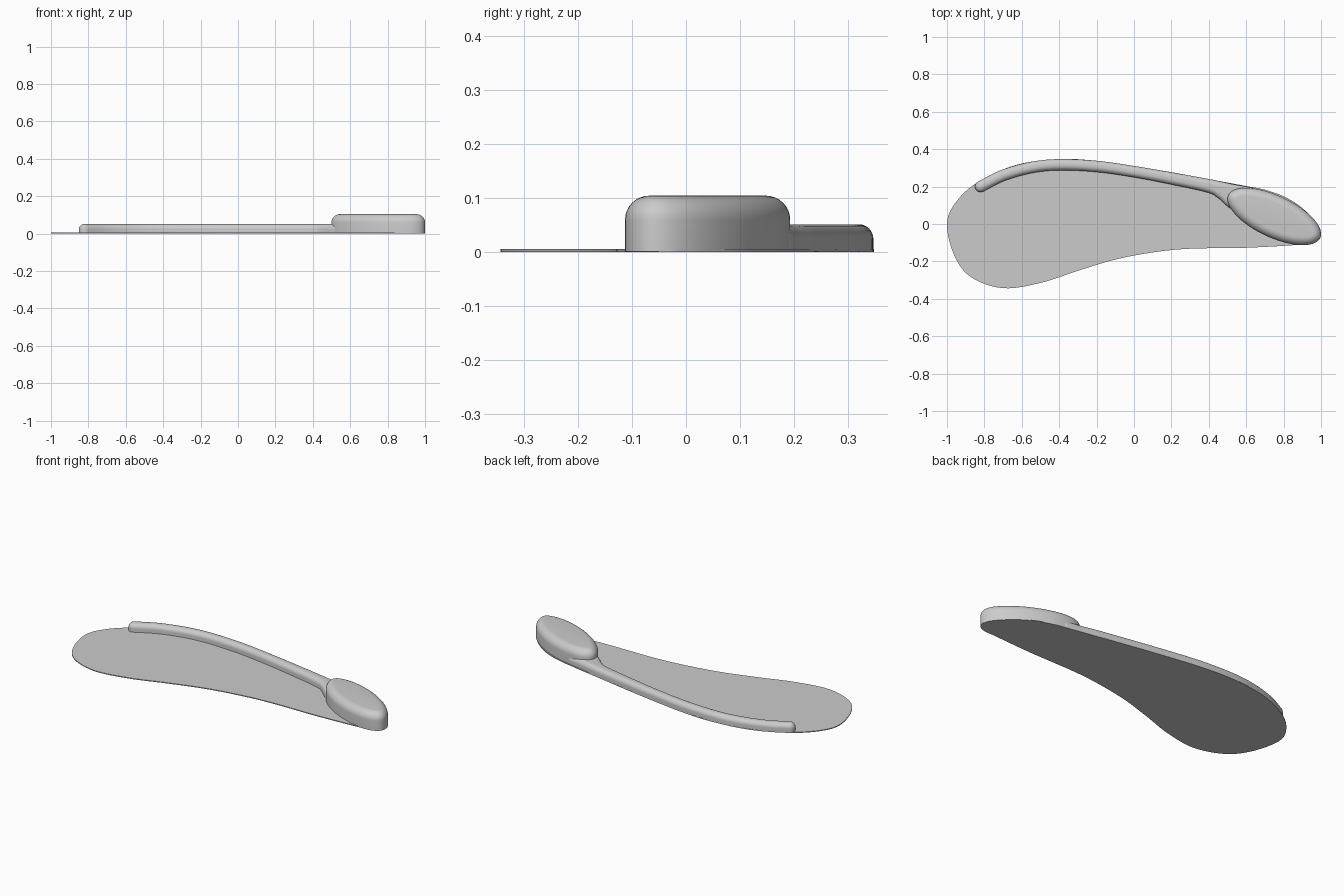
import bpy, bmesh, math
from mathutils import Vector

old = bpy.data.objects.get("Cube")
if old:
    bpy.data.objects.remove(old, do_unlink=True)

grey = bpy.data.materials.new("plain grey")
grey.use_nodes = True
colour = (0.6, 0.6, 0.6, 1)
grey.diffuse_color = colour
grey.node_tree.nodes["Principled BSDF"].inputs["Base Color"].default_value = colour


def spline(points, steps, closed):
    """Smooth path through the points (Catmull-Rom)."""
    pts = [Vector(p) for p in points]
    n = len(pts)
    pick = (lambda i: pts[i % n]) if closed else (lambda i: pts[max(0, min(i, n - 1))])
    path = []
    for i in range(n if closed else n - 1):
        a, b, c, d = (pick(i + k) for k in (-1, 0, 1, 2))
        for s in range(steps):
            t = s / steps
            path.append(0.5 * (2 * b + (c - a) * t + (2 * a - 5 * b + 4 * c - d) * t * t
                               + (3 * b - a - 3 * c + d) * t ** 3))
    return path if closed else path + [pts[-1]]


def slab(name, outline, bottom, top, radius=0.0, steps=8):
    """Extrude a counter-clockwise outline, rounding its upper rim."""
    n = len(outline)
    inward = []
    for i in range(n):
        t = (outline[(i + 1) % n] - outline[i - 1]).normalized()
        inward.append(Vector((-t.y, t.x)))
    levels = [(0, bottom)]
    if radius:
        for k in range(steps + 1):
            a = math.pi / 2 * k / steps
            levels.append((radius * (1 - math.cos(a)), top - radius * (1 - math.sin(a))))
    else:
        levels.append((0, top))
    bm = bmesh.new()
    rings = [[bm.verts.new((*(p + q * inset), z)) for p, q in zip(outline, inward)]
             for inset, z in levels]
    for low, high in zip(rings, rings[1:]):
        for i in range(n):
            j = (i + 1) % n
            bm.faces.new((low[i], low[j], high[j], high[i]))
    bm.faces.new(rings[0][::-1])
    bm.faces.new(rings[-1])
    mesh = bpy.data.meshes.new(name)
    bm.to_mesh(mesh)
    bm.free()
    mesh.materials.append(grey)
    obj = bpy.data.objects.new(name, mesh)
    bpy.context.collection.objects.link(obj)
    bpy.ops.object.select_all(action='DESELECT')
    obj.select_set(True)
    bpy.context.view_layer.objects.active = obj
    bpy.ops.object.shade_smooth_by_angle(angle=math.radians(35))
    return obj


# Thin sole plate
sole = [(-1, 0), (-0.96, -0.17), (-0.87, -0.285), (-0.7, -0.343), (-0.5, -0.315),
        (-0.3, -0.25), (-0.1, -0.19), (0.1, -0.152), (0.3, -0.132), (0.6, -0.127),
        (0.87, -0.112), (0.96, -0.1), (0.998, -0.045), (0.97, 0.015), (0.89, 0.093),
        (0.8, 0.148), (0.7, 0.183), (0.6, 0.203), (0.4, 0.24), (0.2, 0.277), (0, 0.31),
        (-0.2, 0.338), (-0.4, 0.347), (-0.63, 0.316), (-0.83, 0.227), (-0.95, 0.12)]
slab("sole_plate", spline(sole, 6, True), 0, 0.005)

# Rounded rim along the back edge: x, y and half width, flaring into the pad
rim = [(-0.82, 0.2, 0.03), (-0.7, 0.26, 0.03), (-0.55, 0.302, 0.03), (-0.4, 0.317, 0.03),
       (-0.2, 0.308, 0.03), (0, 0.28, 0.03), (0.2, 0.244, 0.032), (0.4, 0.204, 0.036),
       (0.47, 0.18, 0.046), (0.53, 0.15, 0.064), (0.6, 0.12, 0.08)]
path = spline(rim, 6, False)
right, left = [], []
for i, p in enumerate(path):
    t = (path[min(i + 1, len(path) - 1)] - path[max(i - 1, 0)]).xy.normalized()
    side = Vector((t.y, -t.x)) * p.z
    right.append(p.xy + side)
    left.append(p.xy - side)


def cap(start, centre):
    """Inner points of a half circle turning counter-clockwise from start."""
    d = start - centre
    return [centre + Vector((d.x * math.cos(a) - d.y * math.sin(a),
                             d.x * math.sin(a) + d.y * math.cos(a)))
            for a in (math.pi * k / 12 for k in range(1, 12))]


rim_outline = right + cap(right[-1], path[-1].xy) + left[::-1] + cap(left[0], path[0].xy)
slab("back_rim", rim_outline, 0.001, 0.051, 0.027)

# Oval raised pad at the narrow end
turn = math.radians(-25)
oval = []
for k in range(96):
    a = math.tau * k / 96
    u, v = 0.271 * math.cos(a), 0.112 * math.sin(a)
    oval.append(Vector((0.75 + u * math.cos(turn) - v * math.sin(turn),
                        0.04 + u * math.sin(turn) + v * math.cos(turn))))
slab("oval_pad", oval, 0.001, 0.104, 0.045)
